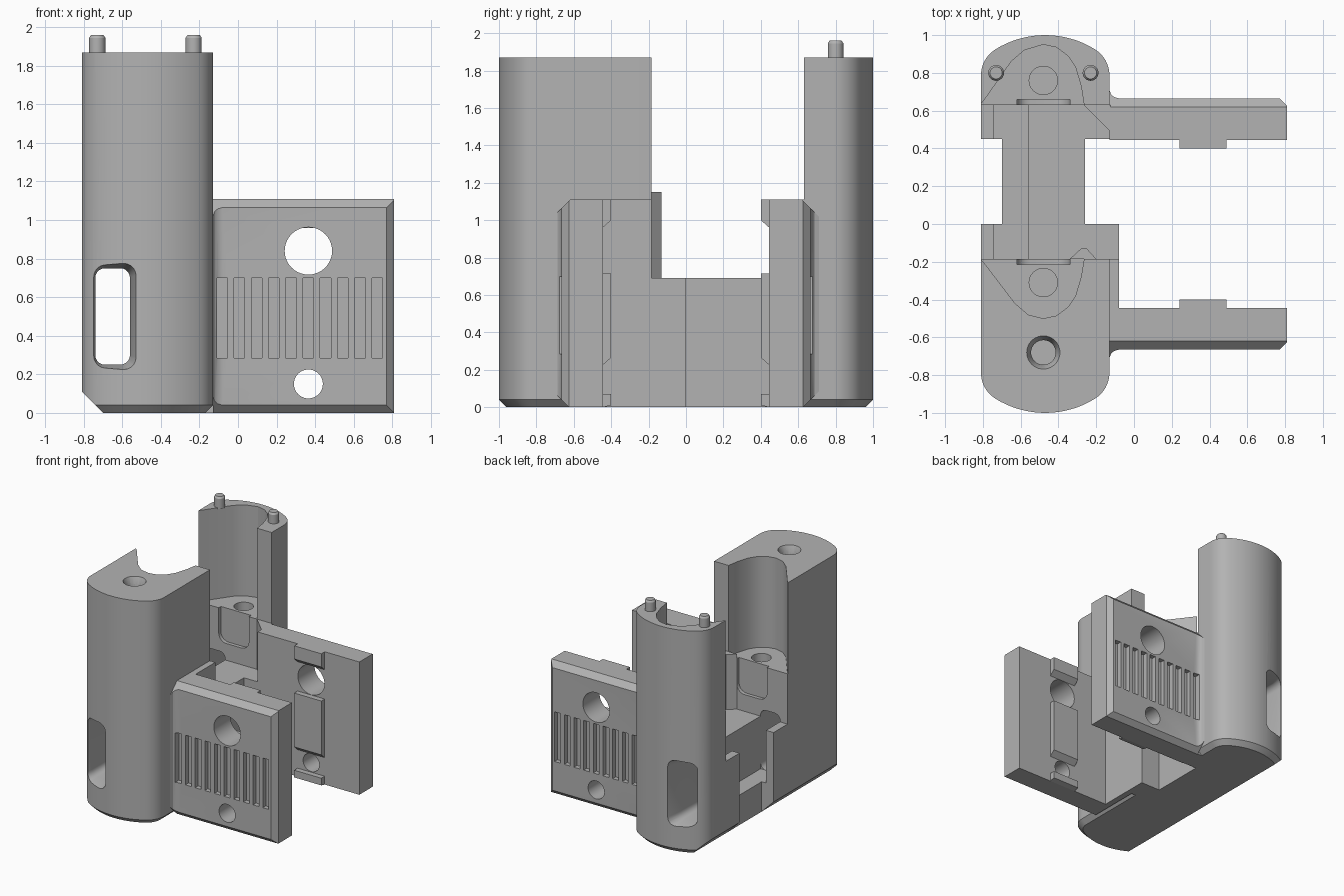
import bpy, bmesh
from math import cos, sin, radians, pi
from mathutils import Vector

cube = bpy.data.objects.get("Cube")
if cube:
    bpy.data.objects.remove(cube, do_unlink=True)

grey = bpy.data.materials.new("plain grey")
grey.use_nodes = True
GREY = (0.45, 0.45, 0.45, 1)
grey.diffuse_color = GREY
grey.node_tree.nodes["Principled BSDF"].inputs["Base Color"].default_value = GREY
CX = -0.47  # centre line of the towers


def offset(pts, d):
    """Move a closed outline inwards by d."""
    n = len(pts)
    area = sum(pts[i - 1][0] * pts[i][1] - pts[i][0] * pts[i - 1][1] for i in range(n))
    sign = 1 if area > 0 else -1
    out = []
    for i in range(n):
        a, b, c = (Vector(pts[(i + k) % n]) for k in (-1, 0, 1))
        e, f = (b - a).normalized(), (c - b).normalized()
        m = Vector((-e.y - f.y, e.x + f.x)) * sign
        out.append(b + m * (d / max(0.3, 1 + e.dot(f))))
    return out


def prism(name, outlines, lo, hi, axis="z", end=None):
    """Extrude outlines along an axis; end replaces the outline at lo."""
    place = {"z": lambda u, v, w: (u, v, w),
             "y": lambda u, v, w: (u, w, v),
             "x": lambda u, v, w: (w, u, v)}[axis]
    bm = bmesh.new()
    for pts in outlines:
        a = [bm.verts.new(place(u, v, lo)) for u, v in (end or pts)]
        b = [bm.verts.new(place(u, v, hi)) for u, v in pts]
        bm.faces.new(a)
        bm.faces.new(b)
        for i in range(len(a)):
            bm.faces.new((a[i - 1], a[i], b[i], b[i - 1]))
    bmesh.ops.recalc_face_normals(bm, faces=bm.faces)
    me = bpy.data.meshes.new(name)
    bm.to_mesh(me)
    bm.free()
    me.materials.append(grey)
    ob = bpy.data.objects.new(name, me)
    bpy.context.collection.objects.link(ob)
    return ob


def rect(u0, u1, v0, v1):
    return [(u0, v0), (u1, v0), (u1, v1), (u0, v1)]


def rounded(u0, u1, v0, v1, r):
    corners = [(u1 - r, v1 - r), (u0 + r, v1 - r), (u0 + r, v0 + r), (u1 - r, v0 + r)]
    return [(cx + r * cos(radians(q * 90 + k * 18)), cy + r * sin(radians(q * 90 + k * 18)))
            for q, (cx, cy) in enumerate(corners) for k in range(6)]


def circle(u, v, r, n=40):
    return [(u + r * cos(2 * pi * k / n), v + r * sin(2 * pi * k / n)) for k in range(n)]


def combine(ob, tools, operation="DIFFERENCE"):
    bpy.context.view_layer.objects.active = ob
    for tool in tools:
        mod = ob.modifiers.new("combine", "BOOLEAN")
        mod.operation, mod.solver, mod.object = operation, "EXACT", tool
        bpy.ops.object.modifier_apply(modifier=mod.name)
        bpy.data.objects.remove(tool, do_unlink=True)


def smooth(ob):
    bpy.ops.object.select_all(action="DESELECT")
    ob.select_set(True)
    bpy.context.view_layer.objects.active = ob
    bpy.ops.object.shade_smooth_by_angle(angle=radians(28))


def side_slot():
    return prism("slot_cutter", [rounded(-0.74, -0.56, 0.25, 0.75, 0.05)], -1.2, 1.2, "y")


def side_chamfer():
    return prism("chamfer_cutter", [[(-1, -0.1), (-0.6, -0.1), (-1, 0.3)]], -1.2, 1.2, "y")


def tower_outline(s, flat):
    """Half oval: tight corner arcs joined by one broad end arc."""
    half, small, big, turn = 0.34, 0.16, 0.5, 58
    arc = [(half - small + small * cos(radians(turn * k / 8)),
            0.788 + small * sin(radians(turn * k / 8))) for k in range(9)]
    arc += [(big * cos(radians(a)), 0.5 + big * sin(radians(a))) for a in range(62, 90, 4)]
    left = [(-x, y) for x, y in reversed(arc)]
    return [(CX + x, s * y) for x, y in arc + [(0, 1)] + left] + [(CX - half, flat), (CX + half, flat)]


def tower(name, s, flat, pocket, hole_y):
    pts = tower_outline(s, flat)
    foot = [(q[0], p[1] if p[1] == flat else q[1]) for p, q in zip(pts, offset(pts, 0.04))]
    ob = prism(name, [pts], 0.04, 1.87)
    combine(ob, [prism("foot", [pts], 0, 0.04, end=foot)], "UNION")
    mouth = rounded(-0.77, -0.52, 0.215, 0.785, 0.07)
    throat = rounded(-0.74, -0.56, 0.25, 0.75, 0.05)
    tab = rounded(-0.62, -0.34, 0.83, 1.3, 0.07)
    combine(ob, [
        prism("pocket_cutter", [pocket], 1.11, 2.1),
        prism("screw_cutter", [circle(-0.48, hole_y, 0.075)], 0.85, 1.3),
        prism("tab_cutter", [tab], flat - 0.1 * s, flat + 0.03 * s, "y"),
        side_slot(),
        prism("mouth_cutter", [mouth], s * 0.87, s * 1.03, "y", end=throat),
        side_chamfer()])
    return ob


# Towers with their scooped pockets
front_pocket = [(-0.82, -0.1), (-0.81, -0.19), (-0.79, -0.21), (-0.63, -0.42), (-0.56, -0.48),
                (-0.48, -0.5), (-0.41, -0.485), (-0.35, -0.44), (-0.31, -0.38), (-0.28, -0.28),
                (-0.265, -0.19), (-0.265, -0.1)]
rear_pocket = [(-0.82, 0.55), (-0.81, 0.635), (-0.79, 0.66), (-0.65, 0.86), (-0.58, 0.92),
               (-0.48, 0.95), (-0.41, 0.935), (-0.35, 0.89), (-0.31, 0.83), (-0.28, 0.73),
               (-0.265, 0.635), (-0.265, 0.55)]
front_tower = tower("front_tower", -1, -0.185, front_pocket, -0.31)
rear_tower = tower("rear_tower", 1, 0.63, rear_pocket, 0.76)
combine(front_tower, [
    prism("bore_cutter", [circle(-0.48, -0.68, 0.065)], 1.4, 2),
    prism("sink_cutter", [circle(-0.48, -0.68, 0.09)], 1.81, 1.875, end=circle(-0.48, -0.68, 0.063))])

# Low bridge joining the towers, with an open cable channel
bridge_outline = [(-0.81, -0.185), (-0.08, -0.185), (-0.08, 0), (-0.26, 0), (-0.26, 0.45),
                  (-0.13, 0.45), (-0.13, 0.63), (-0.81, 0.63), (-0.81, 0.45), (-0.7, 0.45),
                  (-0.7, 0), (-0.81, 0)]
bridge = prism("bridge", [bridge_outline], 0, 0.69)
combine(bridge, [prism("channel_cutter", [rect(-0.74, -0.56, 0.25, 0.9)], -0.3, 0.8, "y"),
                 side_chamfer()])

# Shoulders where the plates meet the towers
prism("front_shoulder", [rect(-0.13, -0.08, -0.45, -0.185)], 0, 1.11)
prism("rear_shoulder", [[(-0.265, 0.63), (-0.125, 0.49), (-0.125, 0.63)]], 0.69, 1.11)
prism("cable_hook", [[(-0.34, -0.185), (-0.28, -0.13), (-0.25, -0.13), (-0.2, -0.185)]], 0.69, 1.15)


def plate(name, s):
    outline = [(-0.13, 0.445), (0.81, 0.445), (0.81, 0.625), (0.77, 0.665), (-0.08, 0.665),
               (-0.105, 0.672), (-0.122, 0.687), (-0.13, 0.71)]
    ob = prism(name, [[(x, s * y) for x, y in outline]], 0, 1.11)
    grooves = [rect(x, x + 0.055, 0.285, 0.7) for x in (-0.11 + 0.0894 * k for k in range(10))]
    top = [(s * 0.565, 1.165), (s * 0.8, 0.93), (s * 0.8, 1.165)]
    bottom = [(s * 0.565, -0.06), (s * 0.8, 0.175), (s * 0.8, -0.06)]
    combine(ob, [
        prism("groove_cutter", grooves, s * 0.625, s * 0.8, "y"),
        prism("top_cutter", [top], -0.2, 1, "x"),
        prism("bottom_cutter", [bottom], -0.2, 1, "x"),
        prism("holes_cutter", [circle(0.365, 0.84, 0.123), circle(0.365, 0.15, 0.075)], 0.8 * s, 0.3 * s, "y")])
    smooth(ob)
    # Raised pads on the inner face
    a, b = s * 0.445, s * 0.4
    pads = {"upper": [(a, 0.96), (b, 1), (b, 1.11), (a, 1.11)],
            "middle": [(a, 0.225), (b, 0.265), (b, 0.715), (a, 0.715)],
            "lower": [(a, 0), (b, 0.01), (b, 0.07), (a, 0.07)]}
    for part, pts in pads.items():
        prism(name + "_" + part + "_pad", [pts], 0.24, 0.49, "x")


plate("front_plate", -1)
plate("rear_plate", 1)

# Locating pegs on the rear tower
for side, x in (("right", -0.73), ("left", -0.23)):
    peg = prism(side + "_peg", [circle(x, 0.8, 0.042, 24)], 1.86, 1.945)
    tip = prism("tip", [circle(x, 0.8, 0.042, 24)], 1.96, 1.945, end=circle(x, 0.8, 0.032, 24))
    combine(peg, [tip], "UNION")
    smooth(peg)

for part in (front_tower, rear_tower):
    smooth(part)
